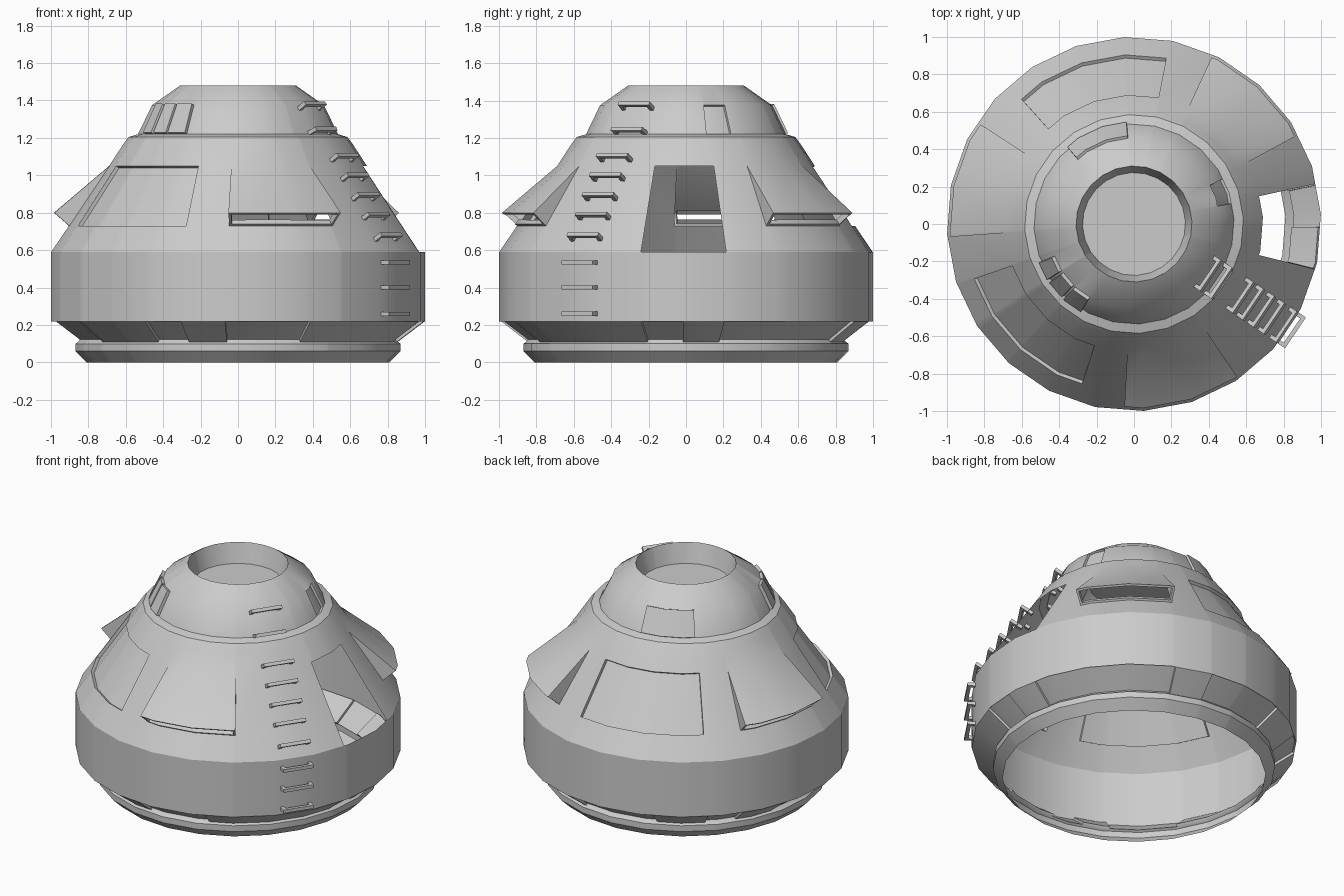
import bpy, bmesh
from math import sin, cos, radians
from mathutils import Vector

if "Cube" in bpy.data.objects:
    bpy.data.objects.remove(bpy.data.objects["Cube"])

SIDES, PHASE = 24, 3.0
STEP = 360 / SIDES

# Profile (radius, height) from the open base up to the top cup
PROFILE = [(.81, 0), (.87, .06), (.87, .10), (.855, .11), (1, .22), (1, .59),
           (.905, .73), (.69, 1.05), (.615, 1.165), (.585, 1.205), (.535, 1.22),
           (.46, 1.375), (.31, 1.48), (.275, 1.35)]
SKIRT, LOW_SLOPE, SLOPE, DOME = 3, 5, 6, 10      # bands that carry details

# Panels: band, start angle, end angle, offset (negative = recessed)
PANELS = [(SLOPE, 199, 252, -.02), (SLOPE, 79, 132, -.02),
          (SKIRT, 266, 293, -.015), (SKIRT, 12, 65, -.015), (SKIRT, 163, 212, -.015),
          (SKIRT, 79, 113, -.015), (SKIRT, 240, 252, -.015), (SKIRT, 346, 359, -.015),
          (SKIRT, 133, 146, -.015),
          (DOME, 94, 131, .015), (DOME, 12, 27, -.015),
          (DOME, 202, 213, .02), (DOME, 214.5, 225.5, .02), (DOME, 227, 239, .02)]
SCOOPS = [(267, 304), (28.5, 65), (147, 184)]
DOORWAY = (346, 12.5)


def point(r, z, a):
    """Point on the 24-sided body at any angle."""
    k = (a - PHASE) % STEP - STEP / 2
    r *= cos(radians(STEP / 2)) / cos(radians(k))
    return Vector((r * cos(radians(a)), r * sin(radians(a)), z))


def inside(a, a0, a1):
    return (a - a0) % 360 < (a1 - a0) % 360


def finish(bm, name, angle=30):
    me = bpy.data.meshes.new(name)
    bm.to_mesh(me)
    bm.free()
    ob = bpy.data.objects.new(name, me)
    bpy.context.collection.objects.link(ob)
    bpy.ops.object.select_all(action='DESELECT')
    ob.select_set(True)
    bpy.context.view_layer.objects.active = ob
    bpy.ops.object.shade_smooth_by_angle(angle=radians(angle))
    return ob


# Angular stations: body sides plus every detail edge
edges = [a for p in PANELS for a in p[1:3]] + [a for s in SCOOPS for a in s] + list(DOORWAY)
stations = sorted(set([PHASE + STEP * i for i in range(SIDES)] + [float(a) for a in edges]))
N = len(stations)
mids = [(stations[i] + (stations[(i + 1) % N] - stations[i]) % 360 / 2) % 360 for i in range(N)]

# Hull shell with doorway and scoop holes left open
bm = bmesh.new()
rings = [[bm.verts.new(point(r, z, a)) for a in stations] for r, z in PROFILE]
cells = {}
for b in range(len(PROFILE) - 1):
    for i in range(N):
        if b in (LOW_SLOPE, SLOPE) and inside(mids[i], *DOORWAY):
            continue
        if b == SLOPE and any(inside(mids[i], *s) for s in SCOOPS):
            continue
        j = (i + 1) % N
        cells[b, i] = bm.faces.new((rings[b][i], rings[b][j], rings[b + 1][j], rings[b + 1][i]))
bm.faces.new(rings[-1])

# Flared scoops over the holes
mouths = []
for s in SCOOPS:
    cols = [i for i in range(N) if inside(mids[i], *s)]
    cols.sort(key=lambda i: (mids[i] - s[0]) % 360)
    cols.append((cols[-1] + 1) % N)
    lip = [bm.verts.new(point(.985, .80, stations[i])) for i in cols]
    low, high = rings[SLOPE], rings[SLOPE + 1]
    mouth = []
    for k in range(len(cols) - 1):
        i, j = cols[k], cols[k + 1]
        bm.faces.new((lip[k], lip[k + 1], high[j], high[i]))
        mouth.append(bm.faces.new((low[i], low[j], lip[k + 1], lip[k])))
    bm.faces.new((low[cols[0]], lip[0], high[cols[0]]))
    bm.faces.new((low[cols[-1]], high[cols[-1]], lip[-1]))
    mouths.append(mouth)
bm.normal_update()

# Recessed and raised panels
for band, a0, a1, depth in PANELS:
    faces = [cells[band, i] for i in range(N) if inside(mids[i], a0, a1)]
    bmesh.ops.inset_region(bm, faces=faces, thickness=.001, depth=depth, use_even_offset=True)

# Scoop mouths: rim, short return, open centre
for mouth in mouths:
    bmesh.ops.inset_region(bm, faces=mouth, thickness=.014, depth=0, use_even_offset=True)
    bmesh.ops.inset_region(bm, faces=mouth, thickness=.001, depth=-.03, use_even_offset=True)
    bmesh.ops.delete(bm, geom=mouth, context='FACES')
finish(bm, "hull")


# Ladder: staple-shaped rungs following the hull
def bar(bm, p, q, up, w=.022):
    d = (q - p).normalized()
    u = (up - d * up.dot(d)).normalized() * w / 2
    v = d.cross(u)
    a, b = [[bm.verts.new(c + s * u + t * v) for s, t in ((-1, -1), (1, -1), (1, 1), (-1, 1))]
            for c in (p, q)]
    bm.faces.new(a[::-1])
    bm.faces.new(b)
    for i in range(4):
        j = (i + 1) % 4
        bm.faces.new((a[i], a[j], b[j], b[i]))


LADDER = radians(-34)
out = Vector((cos(LADDER), sin(LADDER), 0))
side = Vector((-sin(LADDER), cos(LADDER), 0))
Z = Vector((0, 0, 1))
# Rung centre (radius, height) and leg tilt
RUNGS = [(1.03, .26, 0), (1.03, .40, 0), (1.03, .535, 0), (.98, .68, 34), (.90, .79, 34),
         (.835, .895, 34), (.765, 1.0, 34), (.70, 1.105, 34), (.56, 1.245, 26), (.49, 1.38, 35)]
for n, (r, z, tilt) in enumerate(RUNGS):
    bm = bmesh.new()
    c = out * r + Z * z
    normal = out * cos(radians(tilt)) + Z * sin(radians(tilt))
    bar(bm, c - side * .1, c + side * .1, normal)
    for s in (-1, 1):
        foot = c + side * .089 * s
        bar(bm, foot, foot - normal * .075, side)
    bmesh.ops.recalc_face_normals(bm, faces=bm.faces)
    finish(bm, f"ladder_rung_{n + 1}")
